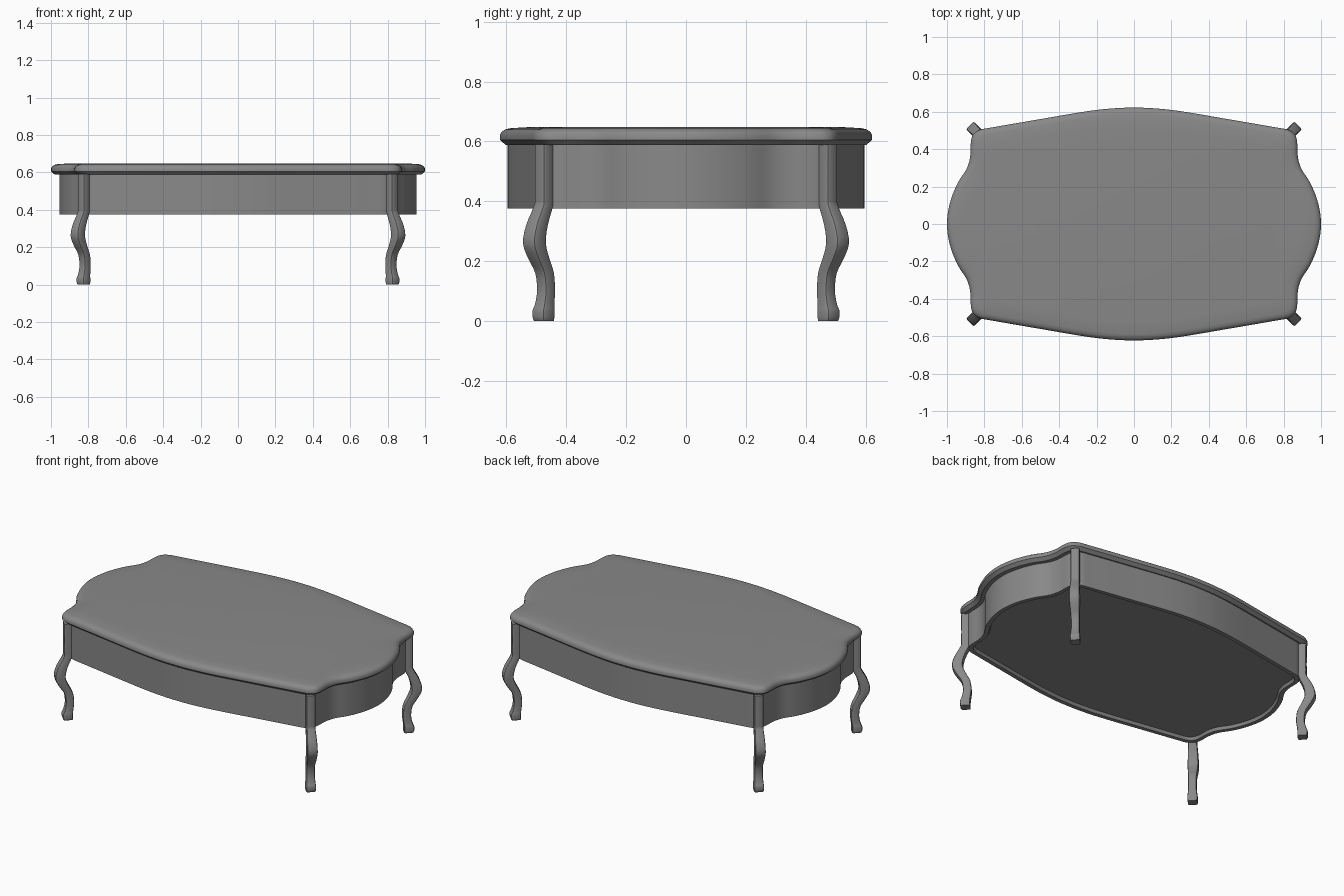
import bpy
import math
from mathutils import Vector

if "Cube" in bpy.data.objects:
    bpy.data.objects.remove(bpy.data.objects["Cube"])

# Dark grey finish shared by all parts
finish = bpy.data.materials.new("dark_grey")
finish.diffuse_color = (0.25, 0.25, 0.25, 1)
finish.use_nodes = True
finish.node_tree.nodes["Principled BSDF"].inputs["Base Color"].default_value = finish.diffuse_color


def smooth_path(pts, steps, closed):
    # Catmull-Rom sampling through control points
    n, out = len(pts), []
    get = (lambda i: pts[i % n]) if closed else (lambda i: pts[max(0, min(n - 1, i))])
    for i in range(n if closed else n - 1):
        a, b, c, d = (Vector(get(i + k)) for k in (-1, 0, 1, 2))
        for s in range(steps):
            t = s / steps
            out.append(0.5 * (2 * b + (c - a) * t + (2 * a - 5 * b + 4 * c - d) * t * t
                              + (3 * b - a - 3 * c + d) * t ** 3))
    if not closed:
        out.append(Vector(pts[-1]))
    return out


def loft(name, rings, angle):
    # skin a stack of equal rings and cap both ends
    n = len(rings[0])
    verts = [p for r in rings for p in r]
    faces = [(j * n + i, j * n + (i + 1) % n, (j + 1) * n + (i + 1) % n, (j + 1) * n + i)
             for j in range(len(rings) - 1) for i in range(n)]
    faces += [tuple(reversed(range(n))), tuple(range(len(verts) - n, len(verts)))]
    me = bpy.data.meshes.new(name)
    me.from_pydata(verts, [], faces)
    me.materials.append(finish)
    ob = bpy.data.objects.new(name, me)
    bpy.context.collection.objects.link(ob)
    bpy.ops.object.select_all(action='DESELECT')
    ob.select_set(True)
    bpy.context.view_layer.objects.active = ob
    bpy.ops.object.shade_smooth_by_angle(angle=math.radians(angle))
    return ob


# Serpentine outline: one quarter, mirrored round to a closed counter-clockwise loop
quarter = [(1.0, 0), (0.985, 0.11), (0.945, 0.215), (0.895, 0.295), (0.876, 0.36),
           (0.873, 0.43), (0.862, 0.475), (0.825, 0.503), (0.75, 0.518),
           (0.5, 0.561), (0.25, 0.603), (0.1, 0.619), (0, 0.622)]
half = quarter + [(-x, y) for x, y in quarter[-2::-1]]
control = half + [(x, -y) for x, y in half[-2:0:-1]]
outline = smooth_path(control, 4, True)


def ring(inset_x, inset_y, z):
    sx, sy = 1 - inset_x, 1 - inset_y / 0.622
    return [(p.x * sx, p.y * sy, z) for p in outline]


# Table top with moulded edge
edge = [(0.06, 0.587), (0.02, 0.588), (0, 0.605), (0, 0.620),
        (0.006, 0.632), (0.018, 0.640), (0.035, 0.644), (0.1, 0.648)]
loft("table_top", [ring(i, i, z) for i, z in edge], 35)

# Apron with a thin rim and a shallow recessed underside panel
apron = [(0.078, 0.060, 0.393), (0.070, 0.051, 0.376),
         (0.045, 0.026, 0.376), (0.045, 0.026, 0.595)]
loft("apron", [ring(*a) for a in apron], 35)

# Cabriole legs: (height, outward offset, width), rounded square section
leg_path = smooth_path([(0.0, 0.001, 0.052), (0.012, 0.003, 0.057), (0.035, 0.003, 0.057),
                        (0.055, -0.002, 0.051), (0.10, -0.009, 0.047), (0.16, -0.002, 0.049),
                        (0.21, 0.026, 0.056), (0.26, 0.046, 0.060), (0.32, 0.034, 0.057),
                        (0.385, 0.003, 0.050), (0.42, 0.0, 0.049), (0.59, 0.0, 0.049)], 3, False)
section = [(0.5, -0.33), (0.5, 0.33), (0.45, 0.45), (0.33, 0.5)]
section = [p for k in range(4) for p in
           [(x, y) if k == 0 else (-y, x) if k == 1 else (-x, -y) if k == 2 else (y, -x)
            for x, y in section[1:]]]
for sx, side in ((-1, "left"), (1, "right")):
    for sy, end in ((-1, "front"), (1, "back")):
        a = math.atan2(sy, sx)
        ca, sa = math.cos(a), math.sin(a)
        rings = []
        for z, off, w in leg_path:
            rings.append([(sx * 0.824 + (u * w + off) * ca - v * w * sa,
                           sy * 0.474 + (u * w + off) * sa + v * w * ca, z)
                          for u, v in section])
        loft(f"{end}_{side}_leg", rings, 40)
